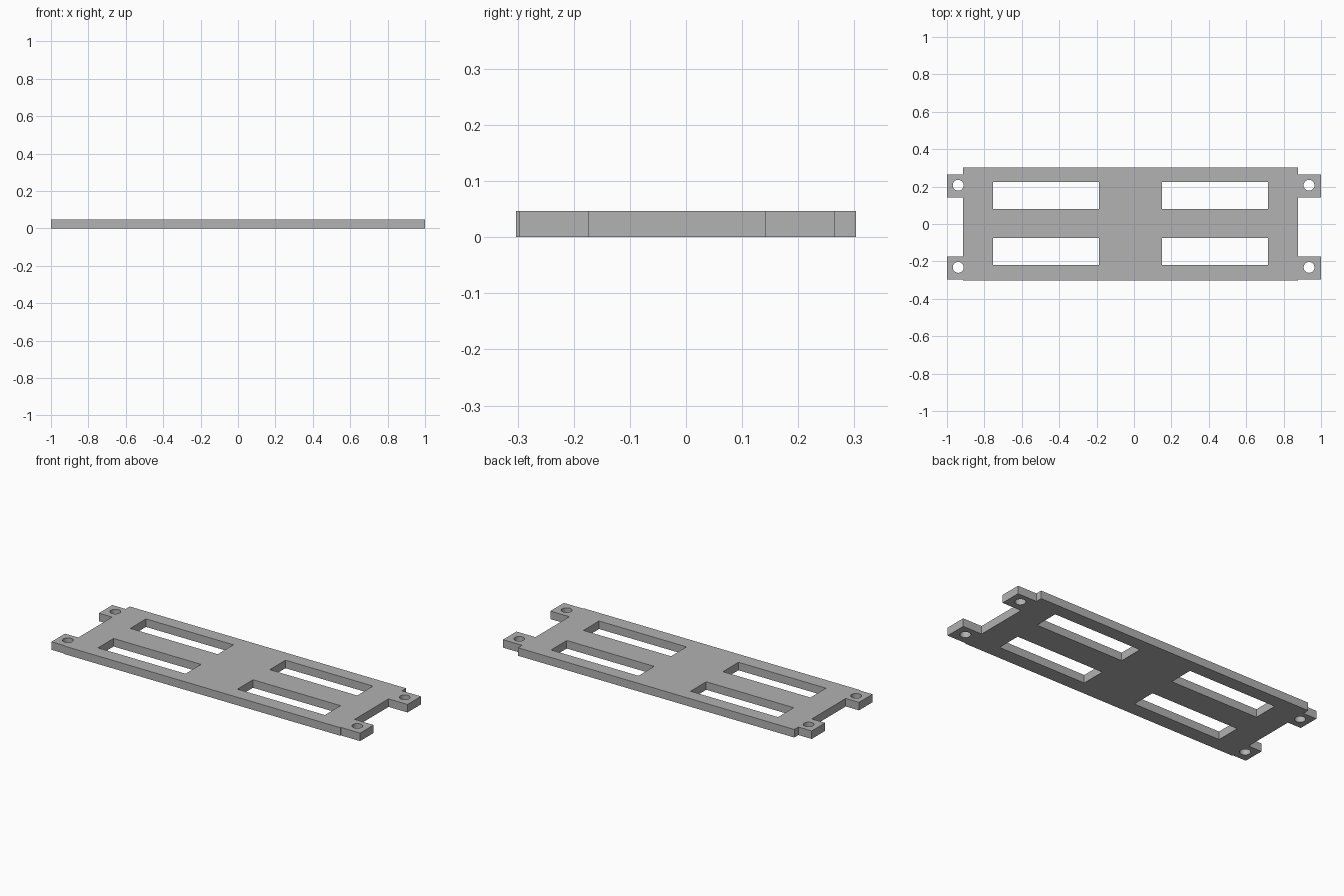
import bpy
import math

cube = bpy.data.objects.get("Cube")
if cube:
    bpy.data.objects.remove(cube)

THICK = 0.047

grey = bpy.data.materials.new("plain grey")
grey.use_nodes = True
colour = (0.445, 0.445, 0.445, 1)
grey.diffuse_color = colour
grey.node_tree.nodes["Principled BSDF"].inputs["Base Color"].default_value = colour

curve = bpy.data.curves.new("mounting_plate", "CURVE")
curve.dimensions = "2D"
curve.fill_mode = "BOTH"
curve.extrude = THICK / 2


def add_loop(points):
    spline = curve.splines.new("POLY")
    spline.points.add(len(points) - 1)
    for p, (x, y) in zip(spline.points, points):
        p.co = (x, y, 0, 1)
    spline.use_cyclic_u = True
    spline.use_smooth = False


# Outer outline: plate with two tabs on each end
left, right, edge = -0.914, 0.877, 0.303
tab_levels = [-0.298, -0.173, 0.141, 0.265]


def end_profile(inner, outer):
    a, b, c, d = tab_levels
    return [(inner, -edge), (inner, a), (outer, a), (outer, b), (inner, b),
            (inner, c), (outer, c), (outer, d), (inner, d), (inner, edge)]


add_loop(end_profile(right, 1) + end_profile(left, -1)[::-1])

# Four rectangular windows
for x0, x1 in ((-0.754, -0.187), (0.15, 0.717)):
    for y0, y1 in ((-0.219, -0.075), (0.08, 0.225)):
        add_loop([(x0, y0), (x1, y0), (x1, y1), (x0, y1)])

# Screw holes in the tabs
SIDES, RADIUS = 32, 0.029
for cx in (-0.94, 0.936):
    for cy in (-0.232, 0.207):
        add_loop([(cx + RADIUS * math.cos(math.tau * i / SIDES),
                   cy + RADIUS * math.sin(math.tau * i / SIDES)) for i in range(SIDES)])

# Turn the extruded outline into a clean mesh
plate = bpy.data.objects.new("mounting_plate", curve)
bpy.context.collection.objects.link(plate)
plate.location.z = THICK / 2
curve.materials.append(grey)
bpy.ops.object.select_all(action="DESELECT")
plate.select_set(True)
bpy.context.view_layer.objects.active = plate
bpy.ops.object.convert(target="MESH")
bpy.ops.object.mode_set(mode="EDIT")
bpy.ops.mesh.select_all(action="SELECT")
bpy.ops.mesh.remove_doubles(threshold=0.0001)
bpy.ops.mesh.normals_make_consistent(inside=False)
bpy.ops.object.mode_set(mode="OBJECT")
bpy.ops.object.shade_smooth_by_angle(angle=math.radians(30))
